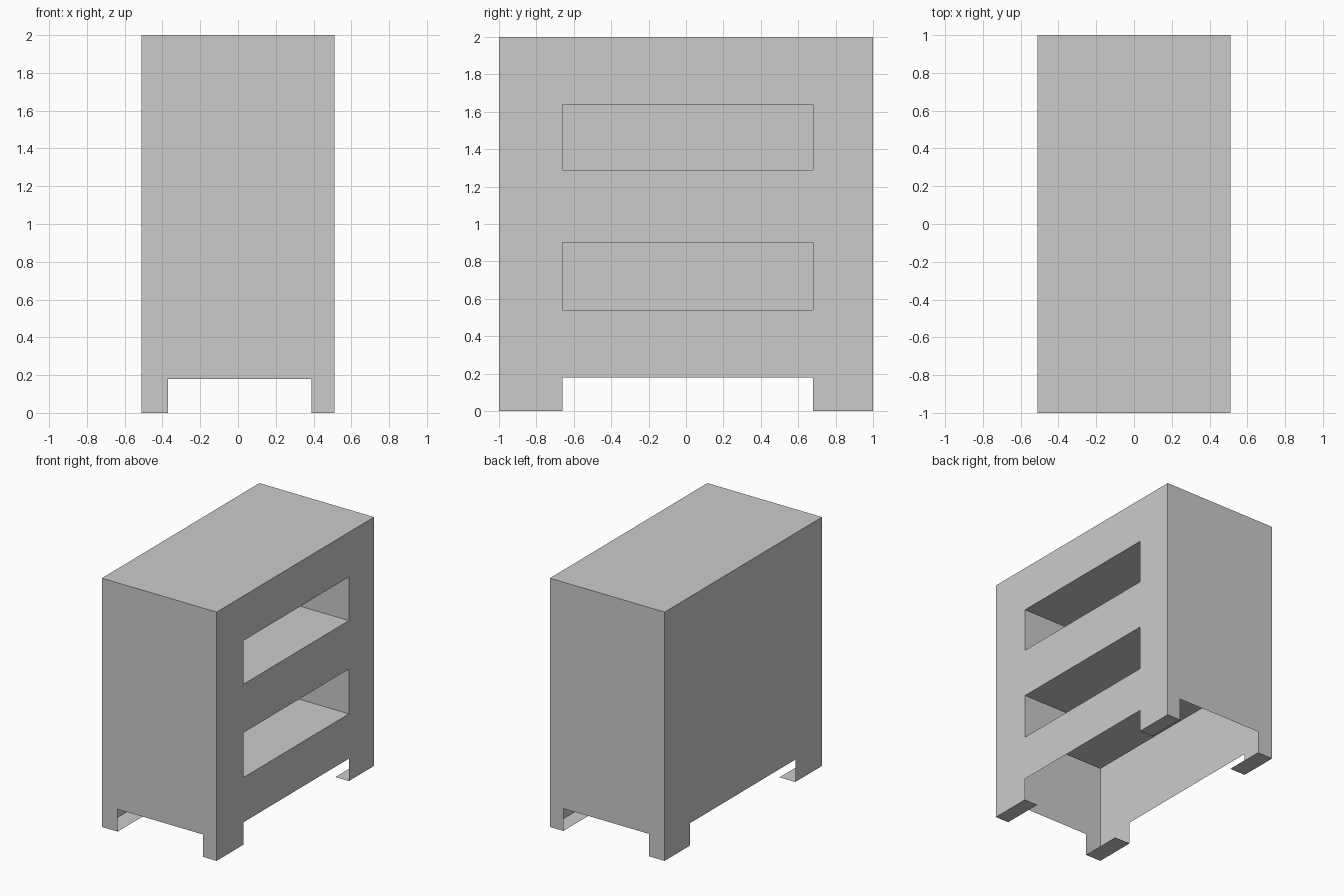
import bpy, bmesh

if "Cube" in bpy.data.objects:
    bpy.data.objects.remove(bpy.data.objects["Cube"])

XS = (-0.51, -0.37, 0.39, 0.51)
YS = (-1.0, -0.66, 0.68, 1.0)
ZS = (0.0, 0.18, 0.54, 0.90, 1.29, 1.64, 2.0)
RECESS_X = -0.226          # depth plane of the shelf recesses
SHELF_ROWS = (2, 4)        # z rows of the grid that hold open shelves

bm = bmesh.new()


def panel(us, vs, place, skip=()):
    """Flat panel made of grid cells, leaving out the skipped cells."""
    for i in range(len(us) - 1):
        for j in range(len(vs) - 1):
            if (i, j) not in skip:
                corners = ((i, j), (i + 1, j), (i + 1, j + 1), (i, j + 1))
                bm.faces.new([bm.verts.new(place(us[a], vs[b])) for a, b in corners])


# front, back and left walls, each with a cut-out between the feet
arch = {(1, 0)}
for y in (YS[0], YS[-1]):
    panel(XS, ZS, lambda u, v: (u, y, v), arch)
panel(YS, ZS, lambda u, v: (XS[0], u, v), arch)

# right wall with two shelf openings
panel(YS, ZS, lambda u, v: (XS[-1], u, v), arch | {(1, r) for r in SHELF_ROWS})

# top, and the soles of the four hollow feet
panel(XS, YS, lambda u, v: (u, v, ZS[-1]))
panel(XS, YS, lambda u, v: (u, v, 0),
      {(i, j) for i in range(3) for j in range(3) if i == 1 or j == 1})

# shelf recesses: floor, ceiling, two ends and a back
depth = (RECESS_X, XS[-1])
width = YS[1:3]
for r in SHELF_ROWS:
    height = ZS[r:r + 2]
    for z in height:
        panel(depth, width, lambda u, v: (u, v, z))
    for y in width:
        panel(depth, height, lambda u, v: (u, y, v))
    panel(width, height, lambda u, v: (RECESS_X, u, v))

bmesh.ops.remove_doubles(bm, verts=bm.verts, dist=0.0001)
bmesh.ops.recalc_face_normals(bm, faces=bm.faces)

mesh = bpy.data.meshes.new("shelf_cabinet")
bm.to_mesh(mesh)
bm.free()
bpy.context.collection.objects.link(bpy.data.objects.new("shelf_cabinet", mesh))
